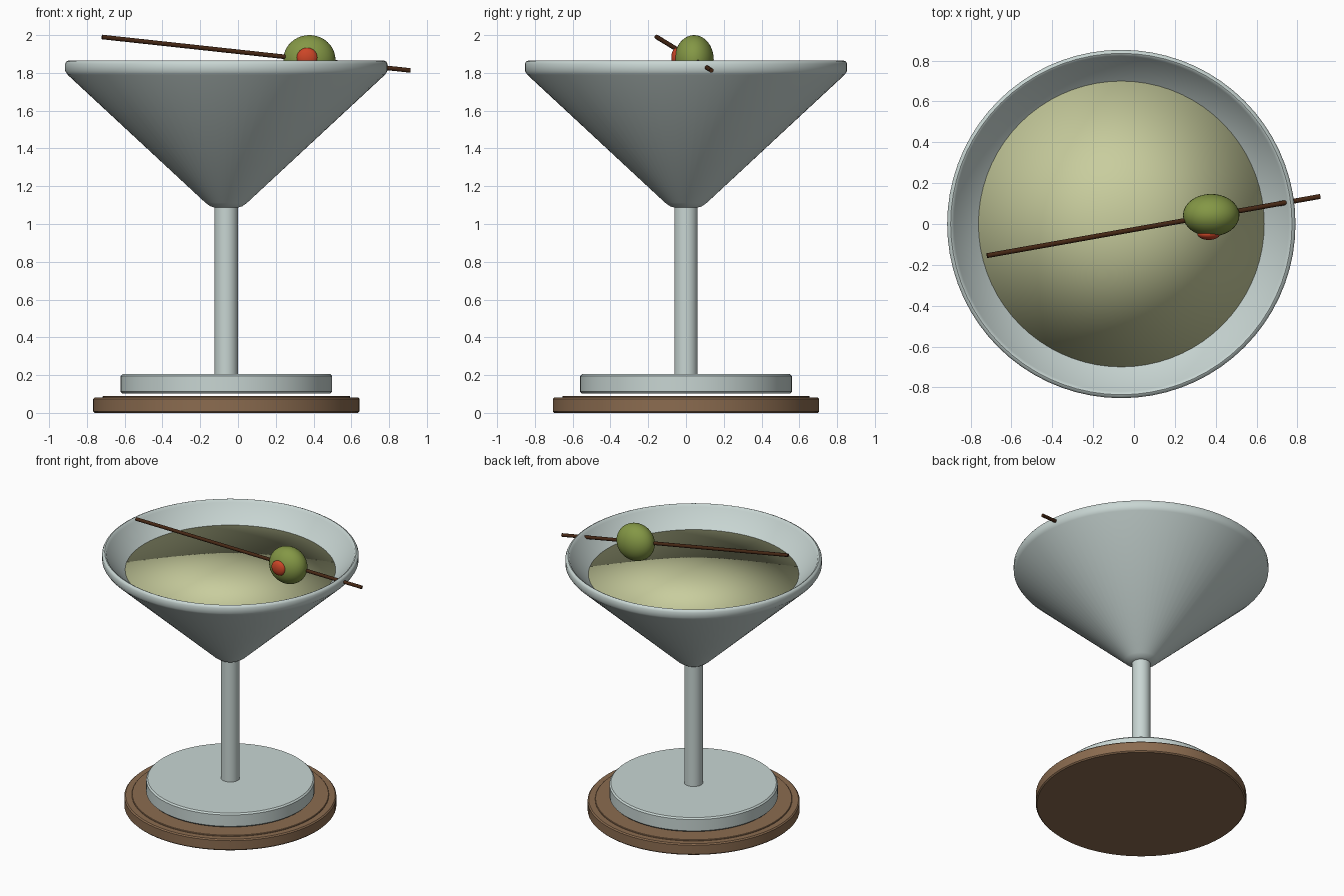
import bpy, bmesh, math
from mathutils import Vector

if "Cube" in bpy.data.objects:
    bpy.data.objects.remove(bpy.data.objects["Cube"], do_unlink=True)

AXIS_X = -0.062  # the glass stands a little off centre


def material(name, rgb):
    m = bpy.data.materials.new(name)
    m.use_nodes = True
    m.diffuse_color = (*rgb, 1)
    bsdf = next(n for n in m.node_tree.nodes if n.type == "BSDF_PRINCIPLED")
    bsdf.inputs["Base Color"].default_value = (*rgb, 1)
    return m


GLASS = material("pale_glass", (0.58, 0.67, 0.65))
LIQUID = material("pale_green_liquid", (0.58, 0.61, 0.34))
CORK = material("brown_coaster", (0.26, 0.15, 0.08))
OLIVE = material("olive_green", (0.23, 0.31, 0.06))
RED = material("pepper_red", (0.60, 0.06, 0.02))
WOOD = material("dark_wood", (0.06, 0.02, 0.007))


def finish(obj, name, mat, angle=None):
    """Name, colour and smooth-shade a part; angle keeps sharper edges crisp."""
    obj.name = obj.data.name = name
    obj.data.materials.clear()
    obj.data.materials.append(mat)
    bpy.ops.object.select_all(action="DESELECT")
    obj.select_set(True)
    bpy.context.view_layer.objects.active = obj
    if angle is None:
        bpy.ops.object.shade_smooth()
    else:
        bpy.ops.object.shade_smooth_by_angle(angle=math.radians(angle))
    return obj


def lathe(name, profile, mat, angle=35, steps=72):
    """Turn an (r, z) profile around the glass axis."""
    bm = bmesh.new()
    verts = [bm.verts.new((r, 0, z)) for r, z in profile]
    edges = [bm.edges.new(pair) for pair in zip(verts, verts[1:])]
    bmesh.ops.spin(bm, geom=verts + edges, cent=(0, 0, 0), axis=(0, 0, 1),
                   angle=math.tau, steps=steps)
    bmesh.ops.remove_doubles(bm, verts=bm.verts, dist=0.0005)
    bmesh.ops.recalc_face_normals(bm, faces=bm.faces)
    mesh = bpy.data.meshes.new(name)
    bm.to_mesh(mesh)
    bm.free()
    obj = bpy.data.objects.new(name, mesh)
    obj.location.x = AXIS_X
    bpy.context.collection.objects.link(obj)
    return finish(obj, name, mat, angle)


def disc(radius, low, high, bevel):
    """Profile of a solid disc with small bevelled rims."""
    return [(0, low), (radius - bevel, low), (radius, low + bevel),
            (radius, high - bevel), (radius - bevel, high), (0, high)]


def ellipsoid(name, centre, radii, mat):
    bpy.ops.mesh.primitive_uv_sphere_add(segments=40, ring_count=20, radius=1,
                                         location=centre)
    obj = bpy.context.object
    obj.scale = radii
    return finish(obj, name, mat)


# Coaster with a slightly raised top panel
lathe("coaster", disc(0.705, 0, 0.082, 0.008), CORK)
lathe("coaster_panel", disc(0.655, 0.07, 0.09, 0.003), CORK)

# Glass foot and stem
lathe("glass_foot", disc(0.56, 0.102, 0.205, 0.01), GLASS)
lathe("glass_stem", disc(0.062, 0.195, 1.1, 0.006), GLASS)

# Thin-walled conical bowl with a short upright rim
lathe("glass_bowl", [
    (0, 1.083), (0.055, 1.085), (0.085, 1.094), (0.11, 1.112),
    (0.84, 1.79), (0.853, 1.81), (0.853, 1.848), (0.847, 1.86), (0.836, 1.865),
    (0.826, 1.86), (0.82, 1.846), (0.70, 1.735), (0.03, 1.12), (0, 1.12),
], GLASS, angle=50)

# Liquid, softly shaded across its edge
lathe("liquid", [(0, 1.14), (0.70, 1.735), (0, 1.735)], LIQUID, angle=None)

# Olive with its red stuffing
ellipsoid("olive", (0.378, 0.043, 1.87), (0.138, 0.104, 0.13), OLIVE)
ellipsoid("olive_stuffing", (0.366, -0.05, 1.88), (0.055, 0.028, 0.053), RED)

# Cocktail stick through the olive
start, end = Vector((-0.72, -0.155, 1.99)), Vector((0.912, 0.135, 1.813))
span = end - start
bpy.ops.mesh.primitive_cylinder_add(
    vertices=16, radius=0.012, depth=span.length, location=(start + end) / 2,
    rotation=span.to_track_quat("Z", "Y").to_euler())
finish(bpy.context.object, "cocktail_stick", WOOD, 40)
